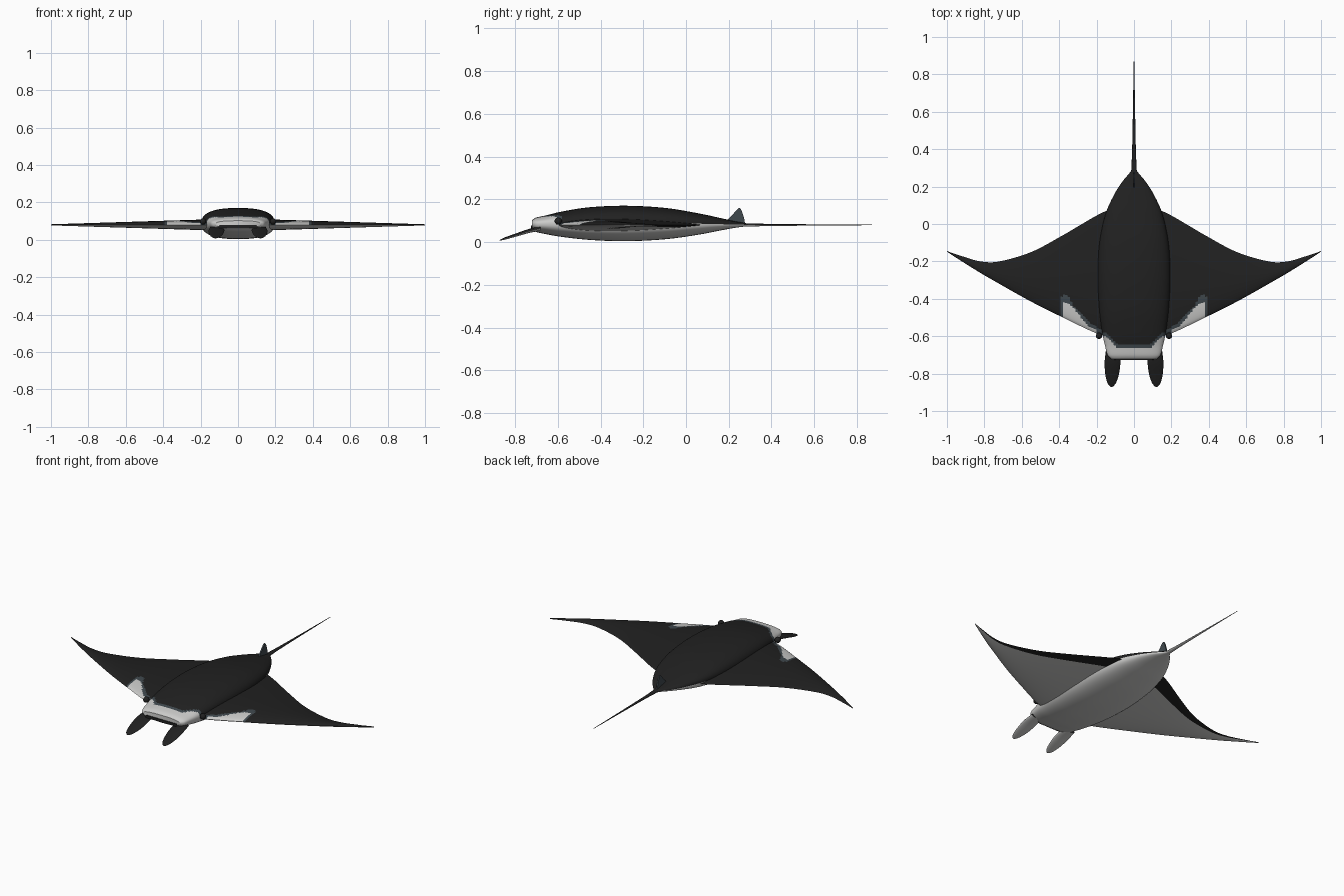
import bpy, bmesh, math
from mathutils import Vector

cube = bpy.data.objects.get("Cube")
if cube:
    bpy.data.objects.remove(cube, do_unlink=True)


def material(name, rgb):
    mat = bpy.data.materials.new(name)
    mat.use_nodes = True
    mat.diffuse_color = (*rgb, 1)
    bsdf = mat.node_tree.nodes["Principled BSDF"]
    bsdf.inputs["Base Color"].default_value = (*rgb, 1)
    bsdf.inputs["Roughness"].default_value = 0.7
    return mat


BLACK, PALE, GREY = 0, 1, 2
MATS = [material("back_black", (0.015, 0.015, 0.015)),
        material("belly_white", (0.6, 0.6, 0.59)),
        material("slate_grey", (0.05, 0.065, 0.075))]


def sample(rows, steps):
    """Smooth curve through rows of numbers."""
    out = []
    rows = [Vector(r) for r in rows]
    for i in range(len(rows) - 1):
        a, b = rows[i], rows[i + 1]
        da = (b - rows[i - 1]) / 2 if i else b - a
        db = (rows[i + 2] - a) / 2 if i + 2 < len(rows) else b - a
        for k in range(steps):
            t = k / steps
            out.append(a * (2*t**3 - 3*t*t + 1) + da * (t**3 - 2*t*t + t)
                       + b * (3*t*t - 2*t**3) + db * (t**3 - t*t))
    return out + [rows[-1]]


def finish(obj, mirror=False, angle=50):
    bpy.context.collection.objects.link(obj)
    for mat in MATS:
        obj.data.materials.append(mat)
    bpy.ops.object.select_all(action="DESELECT")
    obj.select_set(True)
    bpy.context.view_layer.objects.active = obj
    bpy.ops.object.shade_smooth_by_angle(angle=math.radians(angle))
    if mirror:
        obj.modifiers.new("mirror", "MIRROR").use_mirror_merge = False


def skin(name, rings, rule, mirror=False):
    """Bridge closed rings, cap the ends, colour faces by rule(centre, segment)."""
    bm = bmesh.new()
    loops = [[bm.verts.new(p) for p in ring] for ring in rings]
    n = len(loops[0])
    for a, b in zip(loops, loops[1:]):
        for j in range(n):
            k = (j + 1) % n
            f = bm.faces.new((a[j], a[k], b[k], b[j]))
            f.material_index = rule(f.calc_center_median(), j)
    for end in (loops[0], loops[-1]):
        f = bm.faces.new(end)
        f.material_index = rule(f.calc_center_median(), 0)
    bmesh.ops.recalc_face_normals(bm, faces=bm.faces)
    mesh = bpy.data.meshes.new(name)
    bm.to_mesh(mesh)
    bm.free()
    finish(bpy.data.objects.new(name, mesh), mirror)


def oval_rings(rows, steps, power, n=64):
    """Rows: y, centre x, half width, waist z, top z, bottom z."""
    rings = []
    for y, cx, w, zc, zt, zb in sample(rows, steps):
        ring = []
        for j in range(n):
            c, s = math.cos(math.tau * j / n), math.sin(math.tau * j / n)
            h = zt - zc if s > 0 else zc - zb
            ring.append((cx + w * math.copysign(abs(c) ** (2 / power), c), y,
                         zc + h * math.copysign(abs(s) ** (2 / power), s)))
        rings.append(ring)
    return rings


# Body: white face with a slate border, black back, white belly
def body_colour(c, j):
    if j >= 32:
        return PALE
    edge = -0.66 + 0.06 * min(max((abs(c.x) - 0.09) / 0.06, 0), 1)
    return PALE if c.y < edge else GREY if c.y < edge + 0.018 else BLACK


body = [(-.722, 0, .12, .085, .102, .06), (-.70, 0, .142, .085, .115, .047),
        (-.65, 0, .155, .086, .126, .036), (-.58, 0, .170, .087, .143, .024),
        (-.45, 0, .188, .088, .163, .010), (-.28, 0, .196, .088, .170, .004),
        (-.10, 0, .185, .087, .160, .013), (.05, 0, .153, .086, .136, .033),
        (.15, 0, .110, .084, .115, .052), (.22, 0, .067, .082, .099, .065),
        (.27, 0, .026, .081, .090, .072), (.29, 0, .012, .08, .086, .074)]
skin("body", oval_rings(body, 10, 2.5), body_colour)

# Tail: thin tapering whip
tail = [(.26, 0, .016, .08, .088, .072), (.40, 0, .010, .08, .085, .075),
        (.60, 0, .006, .08, .083, .077), (.87, 0, .0015, .08, .081, .079)]
skin("tail", oval_rings(tail, 6, 2, 16), lambda c, j: BLACK if j < 8 else PALE)

# Head fins: flat paddles sloping down ahead of the mouth
paddle = [(-.68, .115, .036, .064, .074, .054), (-.74, .115, .042, .050, .060, .041),
          (-.80, .117, .037, .031, .039, .024), (-.845, .119, .025, .018, .023, .012),
          (-.865, .120, .012, .011, .014, .008), (-.872, .120, .002, .009, .010, .008)]
skin("head_fin", oval_rings(paddle, 5, 2, 24),
     lambda c, j: BLACK if j < 12 else PALE, mirror=True)

# Wings: rows of x, leading y, trailing y
wing = [(.08, -.62, .10), (.20, -.585, .045), (.38, -.50, -.06), (.55, -.415, -.15),
        (.72, -.32, -.20), (.82, -.262, -.20), (.92, -.20, -.172), (1.0, -.148, -.145)]
CHORD = 64
wing_rings = []
for x, lead, trail in sample(wing, 14):
    thick = 0.003 + 0.025 * (1 - x) / 0.8
    ring = []
    for j in range(2 * CHORD):
        v = j / CHORD if j <= CHORD else 2 - j / CHORD
        bulge = thick * max(math.sin(math.pi * v ** 0.7), 0) ** 0.8
        ring.append((x, lead + (trail - lead) * v, 0.08 + (bulge if j <= CHORD else -bulge)))
    wing_rings.append(ring)


def inside(poly, x, y):
    hit = False
    for (ax, ay), (bx, by) in zip(poly, poly[1:] + poly[:1]):
        if (ay > y) != (by > y) and x < ax + (bx - ax) * (y - ay) / (by - ay):
            hit = not hit
    return hit


PATCH = [(.20, -.62), (.385, -.53), (.385, -.43), (.37, -.418), (.345, -.425), (.25, -.54), (.2, -.57)]
BORDER = [(.16, -.62), (.39, -.53), (.39, -.39), (.37, -.375), (.345, -.395),
          (.32, -.44), (.23, -.535), (.16, -.57)]


def wing_colour(c, j):
    if j >= CHORD:
        return BLACK if j < CHORD * 1.13 else PALE
    if inside(PATCH, c.x, c.y):
        return PALE
    return GREY if inside(BORDER, c.x, c.y) else BLACK


skin("wing", wing_rings, wing_colour, mirror=True)

# Dorsal fin: small swept blade at the tail root
blade = sample([(.18, .09), (.215, .125), (.245, .158), (.258, .152), (.272, .11), (.277, .08)], 4)
skin("dorsal_fin", [[(x, y, z) for y, z in blade] for x in (-.004, .004)],
     lambda c, j: GREY)

# Mouth: dark slit plate across the blunt face
slit = [(-.1, .062), (.1, .062), (.105, .07), (.1, .078), (-.1, .078), (-.105, .07)]
skin("mouth", [[(x, y, z) for x, z in slit] for y in (-.726, -.718)], lambda c, j: BLACK)

# Eyes
bm = bmesh.new()
bmesh.ops.create_uvsphere(bm, u_segments=20, v_segments=12, radius=0.017)
bmesh.ops.translate(bm, verts=bm.verts, vec=(.187, -.598, .098))
mesh = bpy.data.meshes.new("eye")
bm.to_mesh(mesh)
bm.free()
finish(bpy.data.objects.new("eye", mesh), mirror=True)
